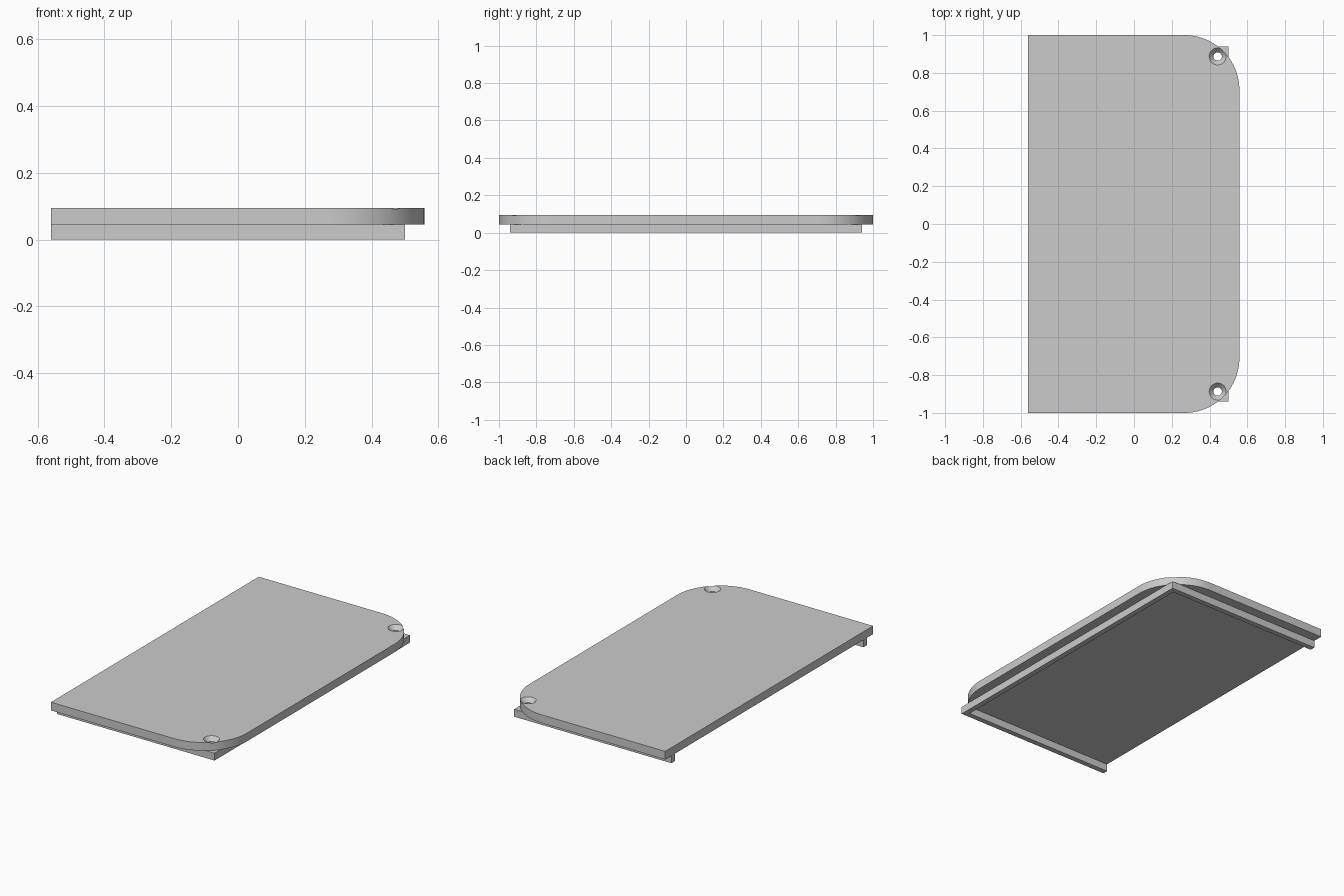
import bpy, bmesh, math

if "Cube" in bpy.data.objects:
    bpy.data.objects.remove(bpy.data.objects["Cube"], do_unlink=True)

grey = bpy.data.materials.new("plain grey")
grey.use_nodes = True
colour = (0.6, 0.6, 0.6, 1)
grey.diffuse_color = colour
grey.node_tree.nodes["Principled BSDF"].inputs["Base Color"].default_value = colour

BACK, FRONT, HALF = -0.56, 0.558, 1.0
UNDER, TOP = 0.045, 0.095
RADIUS = 0.29


def make_object(name, bm):
    bmesh.ops.recalc_face_normals(bm, faces=bm.faces)
    mesh = bpy.data.meshes.new(name)
    bm.to_mesh(mesh)
    bm.free()
    obj = bpy.data.objects.new(name, mesh)
    mesh.materials.append(grey)
    bpy.context.collection.objects.link(obj)
    return obj


def extrude_outline(name, outline, low, high):
    bm = bmesh.new()
    face = bm.faces.new([bm.verts.new((x, y, low)) for x, y in outline])
    top = bmesh.ops.extrude_face_region(bm, geom=[face])["geom"]
    verts = [v for v in top if isinstance(v, bmesh.types.BMVert)]
    bmesh.ops.translate(bm, vec=(0, 0, high - low), verts=verts)
    return make_object(name, bm)


# Cover plate with two rounded corners
steps = 24
arc = []
for i in range(steps + 1):
    a = math.pi / 2 * i / steps
    arc.append((FRONT - RADIUS + RADIUS * math.cos(a),
                HALF - RADIUS + RADIUS * math.sin(a)))
mirrored = [(x, -y) for x, y in reversed(arc)]
plate = extrude_outline("cover_plate",
                        [(BACK, -HALF)] + mirrored + arc + [(BACK, HALF)],
                        UNDER, TOP)

# Countersunk screw holes
for side in (-1, 1):
    bm = bmesh.new()
    rings = []
    for r, z in ((0.022, 0.02), (0.022, 0.07), (0.045, TOP), (0.045, 0.12)):
        ring = bmesh.ops.create_circle(bm, segments=32, radius=r)["verts"]
        for v in ring:
            v.co.x += 0.443
            v.co.y += side * 0.887
            v.co.z = z
        rings.append(ring)
    for a, b in zip(rings, rings[1:]):
        for i in range(32):
            j = (i + 1) % 32
            bm.faces.new((a[i], a[j], b[j], b[i]))
    bm.faces.new(rings[0])
    bm.faces.new(rings[-1])
    cutter = make_object("screw_hole_cutter", bm)
    mod = plate.modifiers.new("screw hole", "BOOLEAN")
    mod.operation = "DIFFERENCE"
    mod.solver = "EXACT"
    mod.object = cutter
    bpy.context.view_layer.objects.active = plate
    bpy.ops.object.modifier_apply(modifier=mod.name)
    bpy.data.objects.remove(cutter, do_unlink=True)

# Three-sided locating rim below the plate, open along the straight side
W, END, SIDE = 0.032, 0.5, 0.94
rim_half = [(BACK, SIDE), (END, SIDE)]
inner_half = [(END - W, SIDE - W), (BACK, SIDE - W)]
outline = (rim_half + [(x, -y) for x, y in reversed(rim_half)]
           + [(x, -y) for x, y in reversed(inner_half)] + inner_half)
extrude_outline("locating_rim", outline, 0, UNDER)

# Smooth the rounded corners, keep the edges sharp
bpy.ops.object.select_all(action="DESELECT")
plate.select_set(True)
bpy.context.view_layer.objects.active = plate
bpy.ops.object.shade_smooth_by_angle(angle=math.radians(30))
